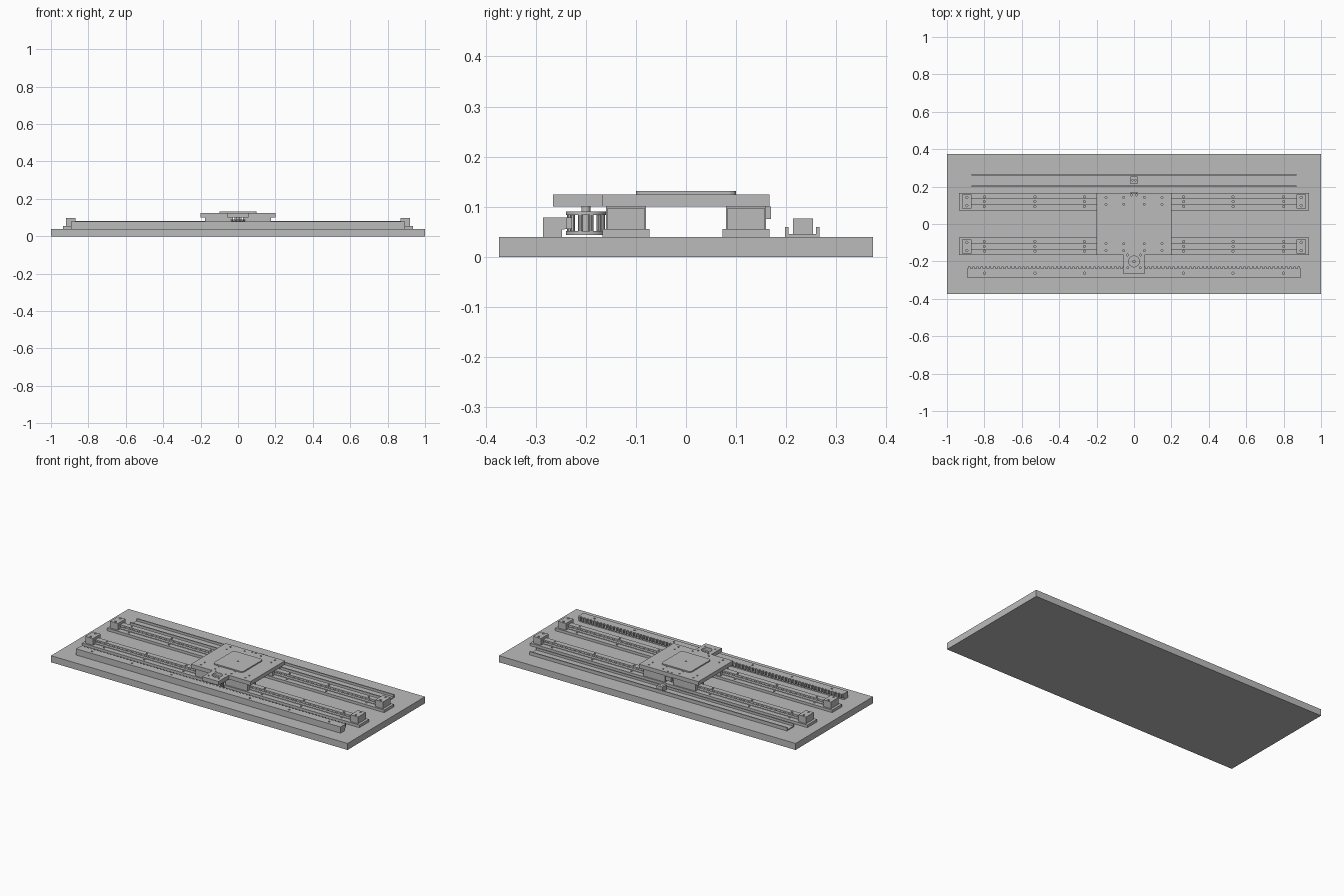
import bpy, bmesh, math
from mathutils import Matrix

cube = bpy.data.objects.get("Cube")
if cube:
    bpy.data.objects.remove(cube, do_unlink=True)

GREY = (0.5, 0.5, 0.5, 1)
metal = bpy.data.materials.new("plain_grey")
metal.use_nodes = True
metal.diffuse_color = GREY
metal.node_tree.nodes["Principled BSDF"].inputs["Base Color"].default_value = GREY


def finish(name, bm):
    bmesh.ops.recalc_face_normals(bm, faces=bm.faces[:])
    mesh = bpy.data.meshes.new(name)
    bm.to_mesh(mesh)
    bm.free()
    mesh.materials.append(metal)
    ob = bpy.data.objects.new(name, mesh)
    bpy.context.collection.objects.link(ob)
    return ob


def add_box(bm, x, y, z):
    mat = Matrix.Translation((sum(x) / 2, sum(y) / 2, sum(z) / 2))
    mat = mat @ Matrix.Diagonal((x[1] - x[0], y[1] - y[0], z[1] - z[0], 1))
    bmesh.ops.create_cube(bm, size=1, matrix=mat)


def add_cyl(bm, x, y, z, r, sides=16):
    bmesh.ops.create_cone(bm, cap_ends=True, segments=sides, radius1=r, radius2=r,
                          depth=z[1] - z[0],
                          matrix=Matrix.Translation((x, y, sum(z) / 2)))


def box(name, x, y, z):
    bm = bmesh.new()
    add_box(bm, x, y, z)
    return finish(name, bm)


def prism(name, points, axis, lo, hi):
    """Extrude a closed outline: YZ points along x, or XY points along z."""
    bm = bmesh.new()
    place = (lambda a, b: (lo, a, b)) if axis == "x" else (lambda a, b: (a, b, lo))
    face = bm.faces.new([bm.verts.new(place(a, b)) for a, b in points])
    new = bmesh.ops.extrude_face_region(bm, geom=[face])["geom"]
    shift = (hi - lo, 0, 0) if axis == "x" else (0, 0, hi - lo)
    bmesh.ops.translate(bm, vec=shift, verts=[v for v in new if isinstance(v, bmesh.types.BMVert)])
    return finish(name, bm)


def drill(ob, spots, z, r=0.006, sides=12):
    bm = bmesh.new()
    for x, y in spots:
        add_cyl(bm, x, y, z, r, sides)
    cutter = finish("drill_cutter", bm)
    cutter.hide_render = True
    mod = ob.modifiers.new("holes", "BOOLEAN")
    mod.operation, mod.solver, mod.object = "DIFFERENCE", "EXACT", cutter
    bpy.context.view_layer.objects.active = ob
    bpy.ops.object.modifier_apply(modifier=mod.name)
    bpy.data.objects.remove(cutter, do_unlink=True)


def smooth(ob):
    bpy.ops.object.select_all(action="DESELECT")
    ob.select_set(True)
    bpy.context.view_layer.objects.active = ob
    bpy.ops.object.shade_smooth_by_angle(angle=math.radians(35))


BED = 0.04
box("bed_plate", (-1, 1), (-0.373, 0.373), (0, BED))

# Linear guides: flanged foot, waisted rail, end stops and sliding bearings
screw_x = [s * x for x in (0.265, 0.53, 0.8) for s in (-1, 1)]
rail_half = [(0.016, 0.056), (0.016, 0.06), (0.01, 0.065), (0.01, 0.07), (0.016, 0.074), (0.016, 0.082)]
bearing_half = [(0.04, 0.1), (0.04, 0.056), (0.018, 0.056), (0.018, 0.084)]
for label, cy in (("front", -0.12), ("back", 0.12)):
    foot = box(label + "_rail_foot", (-0.935, 0.935), (cy - 0.047, cy + 0.047), (BED, 0.056))
    drill(foot, [(x, cy + d) for x in screw_x for d in (-0.026, 0.026)], (0.046, 0.07))
    outline = [(cy + y, z) for y, z in rail_half] + [(cy - y, z) for y, z in reversed(rail_half)]
    rail = prism(label + "_rail", outline, "x", -0.87, 0.87)
    drill(rail, [(x, cy) for x in screw_x], (0.07, 0.09))
    outline = [(cy + y, z) for y, z in bearing_half] + [(cy - y, z) for y, z in reversed(bearing_half)]
    for side, s in (("left", 1), ("right", -1)):
        stop = box(f"{label}_{side}_end_stop", sorted((s * 0.868, s * 0.92)),
                   (cy - 0.037, cy + 0.037), (0.056, 0.097))
        drill(stop, [(s * 0.894, cy + d) for d in (-0.022, 0.022)], (0.085, 0.11))
        prism(f"{label}_{side}_bearing", outline, "x", *sorted((s * 0.028, s * 0.176)))

# Toothed rack
rack_outline = [(-0.286, BED), (-0.248, BED), (-0.248, 0.054), (-0.238, 0.056), (-0.238, 0.078), (-0.286, 0.078)]
rack = prism("rack_body", rack_outline, "x", -0.892, 0.892)
drill(rack, [(x, -0.263) for x in screw_x], (0.066, 0.09))
bm = bmesh.new()
TEETH = 80
pitch = 1.784 / TEETH
for i in range(TEETH):
    x = -0.892 + (i + 0.5) * pitch
    add_box(bm, (x - pitch / 4, x + pitch / 4), (-0.24, -0.228), (0.056, 0.078))
finish("rack_teeth", bm)

# Lantern pinion: two discs joined by round pins
PIN_Y = -0.2
bm = bmesh.new()
for z in ((0.044, 0.052), (0.083, 0.09)):
    add_cyl(bm, 0, PIN_Y, z, 0.04, 32)
for i in range(10):
    a = math.tau * (i + 0.5) / 10
    add_cyl(bm, 0.033 * math.cos(a), PIN_Y + 0.033 * math.sin(a), (0.05, 0.085), 0.005, 10)
add_cyl(bm, 0, PIN_Y, (0.05, 0.114), 0.009, 16)
smooth(finish("lantern_pinion", bm))

# Carriage plate with the drive arm at the front
carriage_half = [(0.2, 0.167), (0.2, -0.167), (0.055, -0.167), (0.055, -0.266)]
outline = carriage_half + [(-x, y) for x, y in reversed(carriage_half)]
carriage = prism("carriage_plate", outline, "z", 0.1, 0.124)
screws = [(sx * x, sy * y) for x in (0.055, 0.15) for y in (0.105, 0.142) for sx in (-1, 1) for sy in (-1, 1)]
screws += [(s * 0.013, 0.155) for s in (-1, 1)]
screws += [(sx * 0.034, PIN_Y + sy * 0.034) for sx in (-1, 1) for sy in (-1, 1)]
drill(carriage, screws, (0.112, 0.14), 0.005)
drill(carriage, [(0, PIN_Y)], (0.09, 0.14), 0.029, 32)

# Raised pad with rounded corners
corner = []
for cx, cy, start in ((1, 1, 0), (-1, 1, 90), (-1, -1, 180), (1, -1, 270)):
    for k in range(7):
        a = math.radians(start + 15 * k)
        corner.append((cx * 0.085 + 0.015 * math.cos(a), cy * 0.085 + 0.015 * math.sin(a)))
pad = prism("mounting_pad", corner, "z", 0.124, 0.131)
drill(pad, [(0, 0)], (0.12, 0.14), 0.005)

# Sensor tab under the back edge of the carriage
box("sensor_tab", (-0.018, 0.018), (0.158, 0.17), (0.075, 0.1))

# Measuring strip channel with its reading head
channel = [(0.198, BED), (0.267, BED), (0.267, 0.06), (0.26, 0.06),
           (0.26, 0.046), (0.205, 0.046), (0.205, 0.06), (0.198, 0.06)]
prism("strip_channel", channel, "x", -0.868, 0.868)
head = box("reading_head", (-0.02, 0.02), (0.214, 0.254), (0.046, 0.076))
drill(head, [(s * 0.009, 0.234) for s in (-1, 1)], (0.066, 0.09), 0.004)
